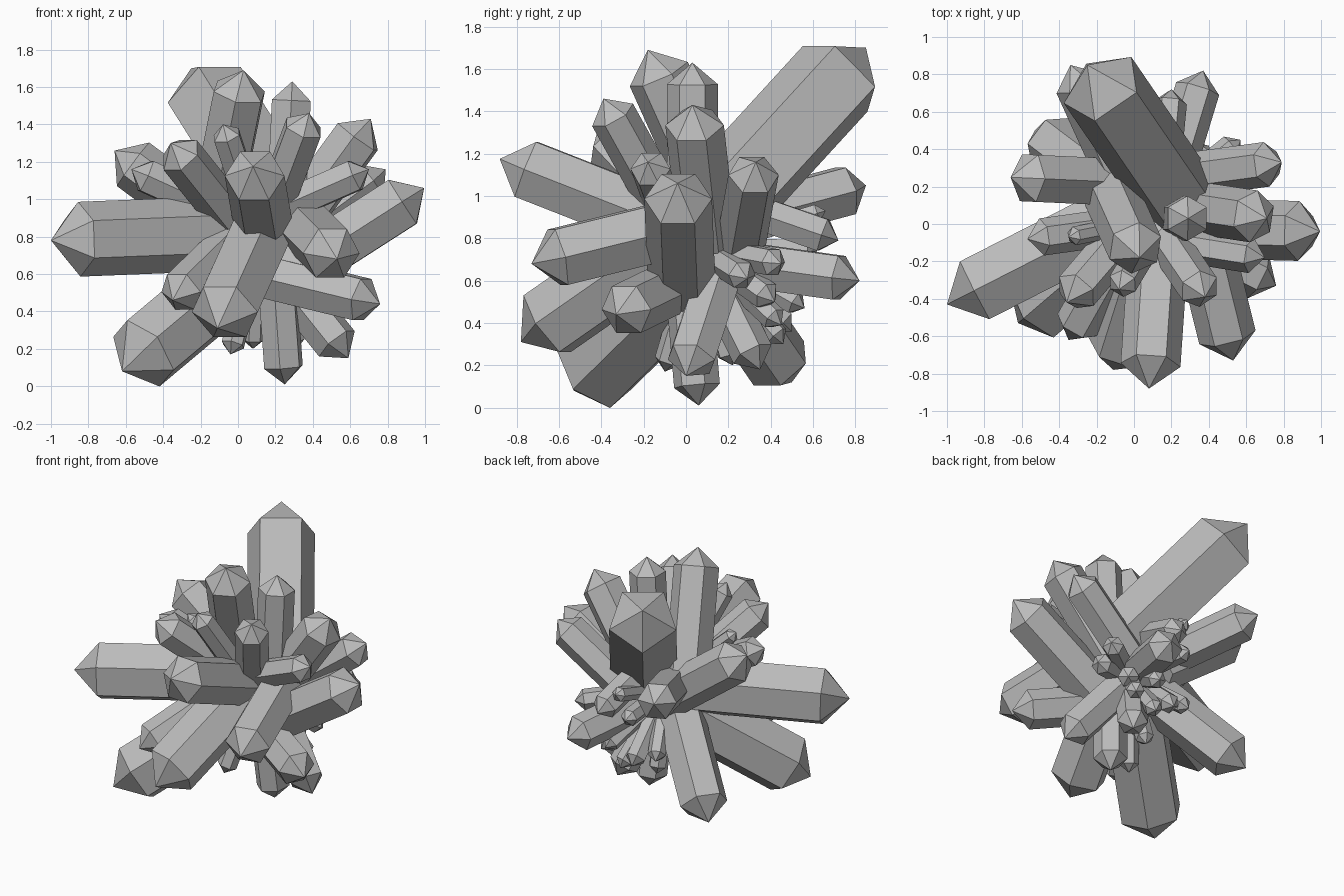
import bpy
import bmesh
from math import cos, sin, pi
from mathutils import Vector

if "Cube" in bpy.data.objects:
    bpy.data.objects.remove(bpy.data.objects["Cube"], do_unlink=True)

# Single stone colour
grey = bpy.data.materials.new("grey_stone")
grey.use_nodes = True
colour = (0.5, 0.5, 0.5, 1)
grey.diffuse_color = colour
grey.node_tree.nodes["Principled BSDF"].inputs["Base Color"].default_value = colour

CORE = Vector((0.1, 0.07, 0.75))


def crystal(name, radius, tip, base=CORE, roll=0.0, sides=6):
    """Prism from base towards tip, ending in a pyramid point."""
    tip, base = Vector(tip), Vector(base)
    axis = (tip - base).normalized()
    turn = axis.to_track_quat("Z", "Y")
    shoulder = tip - axis * radius * 0.85
    bm = bmesh.new()

    def ring(centre):
        angles = [roll + i * 2 * pi / sides for i in range(sides)]
        return [bm.verts.new(centre + turn @ Vector((cos(a), sin(a), 0)) * radius)
                for a in angles]

    low, high = ring(base), ring(shoulder)
    apex = bm.verts.new(tip)
    bm.faces.new(low[::-1])
    for i in range(sides):
        j = (i + 1) % sides
        bm.faces.new((low[i], low[j], high[j], high[i]))
        bm.faces.new((high[i], high[j], apex))
    mesh = bpy.data.meshes.new(name)
    bm.to_mesh(mesh)
    bm.free()
    mesh.materials.append(grey)
    obj = bpy.data.objects.new(name, mesh)
    bpy.context.collection.objects.link(obj)
    return obj


# Largest crystals; the giant one has five sides with an edge underneath
crystal("giant_back_crystal", 0.23, (-.25, .85, 1.7), (.27, .09, .87), -pi / 2, 5)
crystal("large_side_crystal", 0.2, (-1, -.43, .78), (0, .08, .82), pi / 6)
crystal("large_front_crystal", 0.16, (.08, -.88, 1.175), (.14, 0, .83))
crystal("large_low_front_crystal", 0.185, (-.11, -.78, .31), (.13, -.02, .84))
crystal("large_low_corner_crystal", 0.21, (-.62, -.53, .08), (0, 0, .6), pi / 6)
crystal("front_corner_crystal", 0.155, (.53, -.73, .68), (.35, 0, .86))
crystal("outer_side_crystal", 0.16, (.995, -.04, 1.06), (.2, -.02, .55))
crystal("low_back_crystal", 0.16, (-.53, .5, .12), (0, .1, .7))

# Upper crystals
crystal("top_leaning_crystal", 0.15, (.03, -.18, 1.69), (-.15, .22, .8))
crystal("top_upright_crystal", 0.12, (.29, .03, 1.63), (.25, .03, .8))
crystal("upper_side_crystal", 0.14, (.71, .03, 1.43), (.25, .1, .8))
crystal("upper_front_crystal", 0.11, (.38, -.39, 1.46), (.15, -.05, .85))
crystal("upper_front_corner_crystal", 0.12, (-.36, -.42, 1.3), (0, 0, .85))
crystal("upper_back_side_crystal", 0.145, (-.66, .25, 1.26), (0, .22, .77), pi / 6)
crystal("upper_slim_front_crystal", 0.08, (-.08, -.35, 1.4), (.1, -.05, .85))
crystal("upper_slim_side_crystal", 0.1, (-.57, -.08, 1.16), (0, 0, .9))
crystal("upper_sliver", 0.05, (-.35, -.07, 1.22), (0, 0, .9))

# Middle crystals
crystal("middle_back_side_crystal", 0.12, (.79, .33, 1.16), (.2, .25, .72))
crystal("middle_slim_crystal", 0.095, (.7, -.18, 1.16), (.2, -.1, .94))
crystal("middle_low_side_crystal", 0.13, (.76, -.33, .44), (.1, 0, .6))
crystal("middle_low_front_crystal", 0.12, (-.35, -.62, .46), (0, 0, .8))
crystal("middle_back_crystal", 0.13, (-.34, .85, 1.05), (0, .1, .85))
crystal("middle_low_back_crystal", 0.12, (.37, .82, .6), (.15, .1, .7))

# Lower crystals
crystal("bottom_crystal", 0.11, (.25, .06, .01), (.2, 0, .7))
crystal("bottom_side_crystal", 0.12, (.59, 0, .15), (.15, .18, .7))
crystal("bottom_back_crystal", 0.1, (.3, .35, .18))

# Small crystals filling the back and underside
crystal("back_shard_upper", 0.09, (.2, .72, .79), (.15, .2, .97))
small = {
    "back_shard_thin": (.05, (.1, .66, .93)),
    "back_shard_middle": (.06, (.05, .62, .74)),
    "side_shard_upper": (.07, (.57, .45, .68)),
    "side_shard_lower": (.07, (.55, .29, .61)),
    "low_shard_outer": (.07, (.4, .42, .5)),
    "low_shard_inner": (.06, (.36, .45, .39)),
    "low_shard_back": (.06, (.25, .56, .47)),
    "low_shard_centre": (.07, (.08, .5, .36)),
    "low_shard_far": (.06, (-.08, .46, .42)),
    "low_shard_under": (.06, (.2, .46, .3)),
    "under_shard_front": (.065, (-.04, -.1, .17)),
    "under_shard_back": (.06, (.08, .22, .2)),
}
for name, (radius, tip) in small.items():
    crystal(name, radius, tip)
